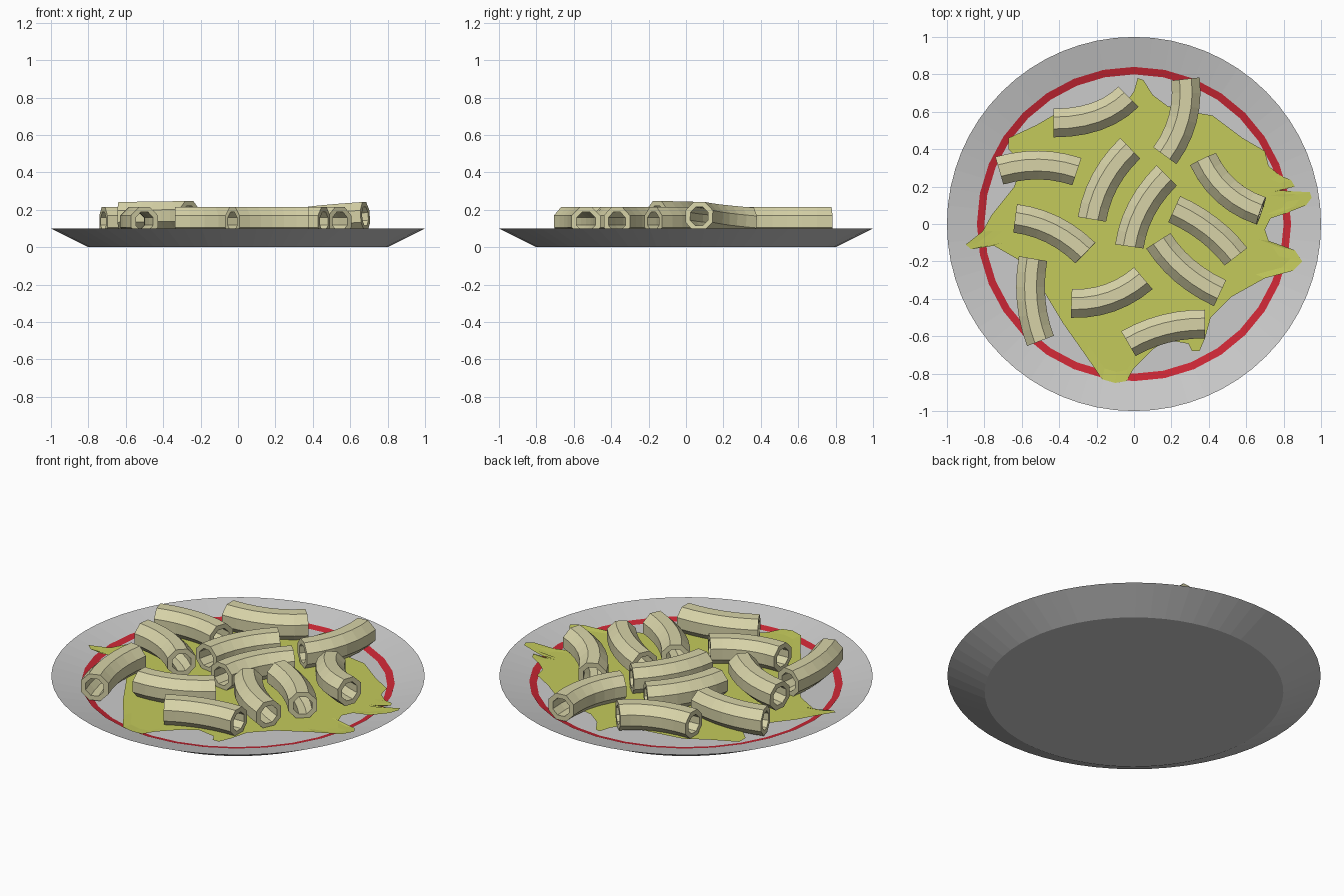
import bpy, bmesh, math
from mathutils import Vector

if "Cube" in bpy.data.objects:
    bpy.data.objects.remove(bpy.data.objects["Cube"])


def material(name, rgb):
    m = bpy.data.materials.new(name)
    m.diffuse_color = (*rgb, 1)
    m.use_nodes = True
    m.node_tree.nodes["Principled BSDF"].inputs["Base Color"].default_value = m.diffuse_color
    return m


def make_object(name, verts, faces, mat=None):
    me = bpy.data.meshes.new(name)
    me.from_pydata(verts, [], faces)
    bm = bmesh.new()
    bm.from_mesh(me)
    bmesh.ops.recalc_face_normals(bm, faces=bm.faces)
    bm.to_mesh(me)
    bm.free()
    ob = bpy.data.objects.new(name, me)
    bpy.context.collection.objects.link(ob)
    if mat:
        me.materials.append(mat)
    return ob


def loft(rings, closed=False):
    """Quads between consecutive equal-sized rings."""
    n = len(rings[0])
    verts = [v for r in rings for v in r]
    count = len(rings) if closed else len(rings) - 1
    faces = []
    for i in range(count):
        a, b = i * n, (i + 1) % len(rings) * n
        faces += [(a + k, a + (k + 1) % n, b + (k + 1) % n, b + k) for k in range(n)]
    return verts, faces


def circle(r, z, n):
    return [(r * math.cos(2 * math.pi * k / n), r * math.sin(2 * math.pi * k / n), z)
            for k in range(n)]


def plate_height(r):
    return 0.05 + max(0, r - 0.8) * 0.25


red = material("red_glaze", (0.60, 0.02, 0.035))
green = material("sauce_green", (0.55, 0.59, 0.105))
cream = material("pasta_cream", (0.68, 0.65, 0.39))

# Plate: flat base, sloped underside, sharp rim, shallow dish inside
N = 64
verts, faces = loft([circle(0.8, 0, N), circle(1, 0.1, N), circle(0.8, 0.05, N)])
faces += [tuple(range(N)), tuple(range(2 * N, 3 * N))]
make_object("plate", verts, faces)

# Painted red band on the inner slope
verts, faces = loft([circle(0.80, 0.053, 32), circle(0.84, 0.063, 32)])
make_object("red_band", verts, faces, red)

# Sauce: irregular puddle following the dish
outline = [(.94, .17), (.85, .175), (.78, .18), (.86, .20), (.84, .235), (.78, .26), (.72, .31),
           (.70, .39), (.58, .46), (.42, .58), (.3, .6), (.18, .63), (.1, .69), (.05, .77),
           (.02, .78), (0, .71), (-.05, .64), (-.2, .63), (-.4, .6), (-.52, .53), (-.67, .46),
           (-.67, .4), (-.6, .33), (-.64, .2), (-.76, .05), (-.81, -.04), (-.9, -.11),
           (-.87, -.135), (-.76, -.11), (-.62, -.19), (-.5, -.33), (-.38, -.53), (-.26, -.7),
           (-.17, -.83), (-.1, -.85), (-.04, -.84), (0, -.77), (.1, -.67), (.18, -.62),
           (.29, -.64), (.31, -.68), (.35, -.68), (.38, -.61), (.41, -.5), (.52, -.39),
           (.7, -.29), (.85, -.25), (.9, -.2), (.86, -.14), (.72, -.09), (.7, -.03),
           (.73, .03), (.82, .06), (.92, .10), (.95, .14)]


def sauce_ring(s):
    return [(x * s, y * s, max(0.066, plate_height(math.hypot(x, y) * s) + 0.008))
            for x, y in outline]


verts, faces = loft([sauce_ring(s) for s in (1, 0.93, 0.86)])
m = len(outline)
verts.append((0, 0, 0.066))
faces += [(2 * m + k, 2 * m + (k + 1) % m, 3 * m) for k in range(m)]
make_object("sauce", verts, faces, green)

# Macaroni: hollow octagonal tubes bent through start, middle and end points
SIDES, STEPS = 8, 6


def macaroni(name, start, mid, end, z0=0.138, z1=0.138):
    a, b = Vector((*start, z0)), Vector((*end, z1))
    c = Vector((*mid, (z0 + z1) / 2)) * 2 - (a + b) / 2
    outer, inner = [], []
    for i in range(STEPS + 1):
        t = i / STEPS
        p = a * (1 - t) ** 2 + c * 2 * t * (1 - t) + b * t * t
        d = ((c - a) * (1 - t) + (b - c) * t).normalized()
        side = d.cross(Vector((0, 0, 1))).normalized()
        up = side.cross(d)
        for ring, r in ((outer, 0.083), (inner, 0.054)):
            ring.append([p + r * (math.cos(w) * side + math.sin(w) * up)
                         for w in (2 * math.pi * (k + 0.5) / SIDES for k in range(SIDES))])
    make_object(name, *loft(outer + inner[::-1], closed=True), cream)


pieces = [
    ((-.43, .54), (-.2, .575), (-.03, .68)),
    ((.275, .775), (.26, .56), (.165, .365)),
    ((-.72, .285), (-.51, .315), (-.305, .28)),
    ((-.02, .405), (-.155, .23), (-.225, .025)),
    ((.175, .26), (.04, .08), (-.025, -.12)),
    ((.37, .345), (.495, .175), (.68, .07), .135, .165),
    ((.215, .08), (.40, -.03), (.545, -.175)),
    ((.13, -.09), (.27, -.25), (.46, -.37)),
    ((-.635, .03), (-.435, -.03), (-.26, -.155), .165, .17),
    ((-.54, -.185), (-.55, -.41), (-.5, -.625)),
    ((-.335, -.425), (-.13, -.395), (.05, -.29)),
    ((-.03, -.64), (.165, -.56), (.38, -.535)),
]
for i, piece in enumerate(pieces, 1):
    macaroni(f"macaroni_{i:02d}", *piece)
